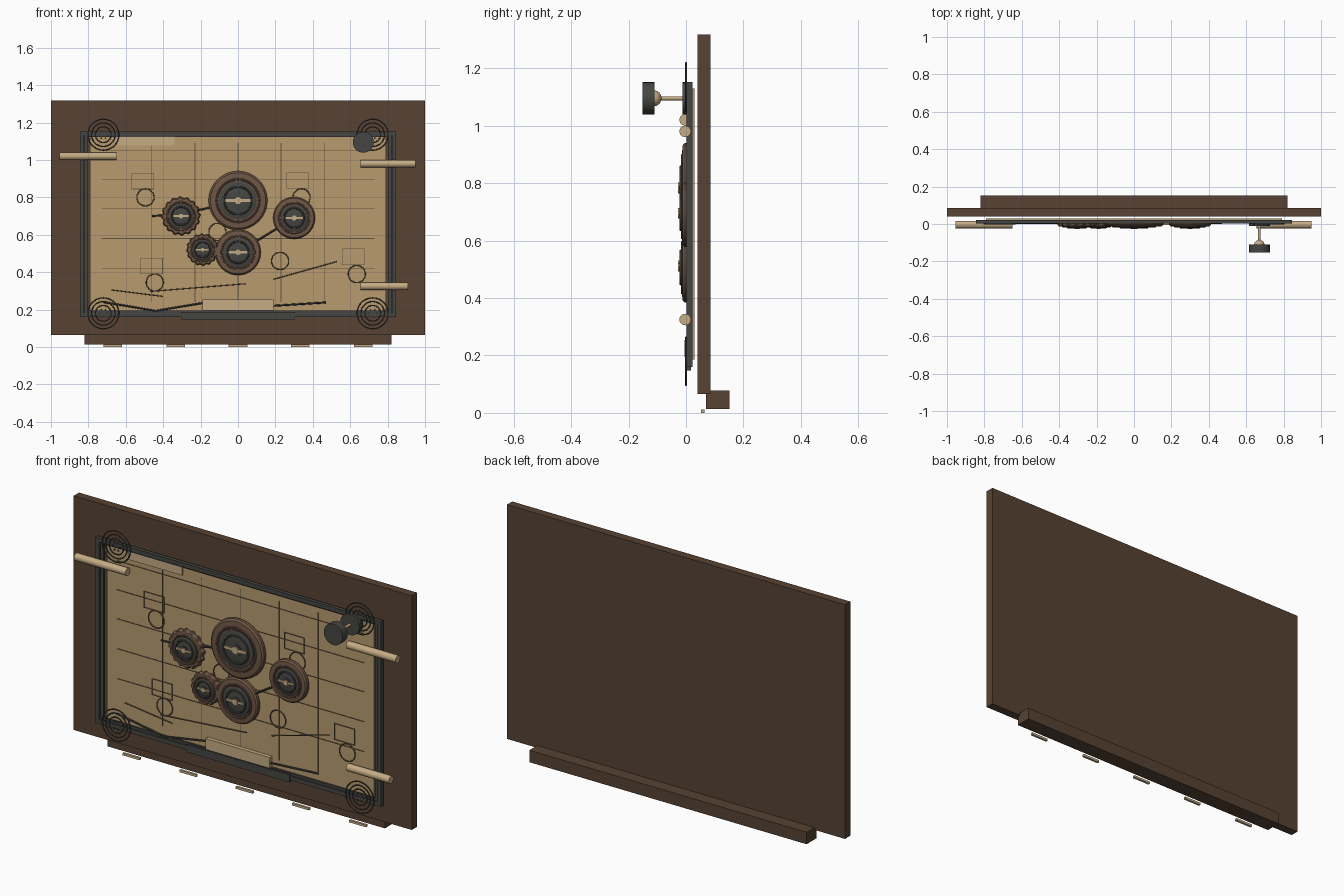
import bpy, bmesh, math
from mathutils import Vector, Matrix

if "Cube" in bpy.data.objects:
    bpy.data.objects.remove(bpy.data.objects["Cube"])


def mat(name, r, g, b):
    m = bpy.data.materials.new(name)
    m.diffuse_color = (r, g, b, 1)
    m.use_nodes = True
    m.node_tree.nodes["Principled BSDF"].inputs["Base Color"].default_value = m.diffuse_color
    return m


WOOD = mat("dark_wood", 0.095, 0.055, 0.032)
PAPER = mat("parchment", 0.48, 0.33, 0.16)
IRON = mat("iron", 0.06, 0.06, 0.055)
BRONZE = mat("bronze", 0.16, 0.095, 0.06)
TAN = mat("tan", 0.56, 0.41, 0.23)
INK = mat("ink", 0.12, 0.085, 0.05)


def finish(bm, name, m, smooth=False):
    bmesh.ops.recalc_face_normals(bm, faces=bm.faces)
    me = bpy.data.meshes.new(name)
    bm.to_mesh(me)
    bm.free()
    ob = bpy.data.objects.new(name, me)
    bpy.context.collection.objects.link(ob)
    me.materials.append(m)
    if smooth:
        bpy.ops.object.select_all(action='DESELECT')
        ob.select_set(True)
        bpy.context.view_layer.objects.active = ob
        bpy.ops.object.shade_smooth_by_angle(angle=math.radians(35))
    return ob


def add_box(bm, x0, x1, y0, y1, z0, z1):
    M = Matrix.Translation(((x0 + x1) / 2, (y0 + y1) / 2, (z0 + z1) / 2))
    bmesh.ops.create_cube(bm, size=1, matrix=M @ Matrix.Diagonal((x1 - x0, y1 - y0, z1 - z0, 1)))


def box(name, m, *d):
    bm = bmesh.new()
    add_box(bm, *d)
    return finish(bm, name, m)


def cyl(name, m, p, q, r, n=24):
    p, q = Vector(p), Vector(q)
    d = q - p
    bm = bmesh.new()
    M = Matrix.Translation((p + q) / 2) @ d.to_track_quat('Z', 'Y').to_matrix().to_4x4()
    bmesh.ops.create_cone(bm, cap_ends=True, segments=n, radius1=r, radius2=r, depth=d.length, matrix=M)
    return finish(bm, name, m, True)


# revolve (or tooth) a closed list of (radius, y) around the y axis
def lathe(name, m, cx, cz, prof, n=48, closed=False, teeth=0):
    bm = bmesh.new()
    loops = []
    for r, y in prof:
        loop = []
        for i in range(n):
            a = 2 * math.pi * i / n
            k = 0.93 if teeth and i % 4 > 1 and r > teeth else 1
            loop.append(bm.verts.new((cx + r * k * math.cos(a), y, cz + r * k * math.sin(a))))
        loops.append(loop)
    pairs = list(zip(loops, loops[1:]))
    if closed:
        pairs.append((loops[-1], loops[0]))
    for A, B in pairs:
        for i in range(n):
            j = (i + 1) % n
            bm.faces.new((A[i], A[j], B[j], B[i]))
    if not closed:
        bm.faces.new(loops[0])
        bm.faces.new(loops[-1])
    return finish(bm, name, m, True)


def ring(name, m, cx, y, cz, R, r, n=40):
    prof = [(R + r * math.cos(t * math.pi / 4), y + r * math.sin(t * math.pi / 4)) for t in range(8)]
    return lathe(name, m, cx, cz, prof, n, closed=True)


def line(name, m, pts, y, r):
    for (x0, z0), (x1, z1) in zip(pts, pts[1:]):
        cyl(name, m, (x0, y, z0), (x1, y, z1), r, 8)


def outline(name, m, x0, x1, y0, y1, z0, z1, t):
    bm = bmesh.new()
    for z in (z0, z1 - t):
        add_box(bm, x0, x1, y0, y1, z, z + t)
    for x in (x0, x1 - t):
        add_box(bm, x, x + t, y0, y1, z0 + t, z1 - t)
    return finish(bm, name, m)


# Backboard, ledge and tabs
box("backboard", WOOD, -1, 1, 0.04, 0.085, 0.065, 1.317)
box("rear_ledge", WOOD, -0.82, 0.82, 0.07, 0.152, 0.014, 0.078)
for x in (-0.67, -0.333, 0, 0.333, 0.67):
    box("ledge_tab", TAN, x - 0.05, x + 0.05, 0.052, 0.064, 0.0, 0.012)

# Parchment sheet and frame
box("parchment_sheet", PAPER, -0.79, 0.79, 0.02, 0.03, 0.185, 1.13)
outline("outer_frame", IRON, -0.845, 0.845, 0.002, 0.022, 0.16, 1.152, 0.022)
outline("inner_frame", IRON, -0.82, 0.82, 0.01, 0.022, 0.178, 1.138, 0.016)
box("lower_bracket", IRON, -0.305, 0.305, 0.0, 0.018, 0.148, 0.188)
box("title_strip", TAN, -0.66, -0.34, 0.014, 0.022, 1.077, 1.125)
box("lower_plate", TAN, -0.19, 0.19, -0.005, 0.016, 0.195, 0.253)

# Drawing lines on the sheet
for x in (-0.46, -0.23, 0, 0.23, 0.46):
    box("vertical_grid_line", INK, x - 0.0015, x + 0.0015, 0.017, 0.021, 0.24, 1.09)
for z in (0.42, 0.58, 0.74, 0.895, 1.05):
    box("horizontal_grid_line", INK, -0.73, 0.73, 0.017, 0.021, z - 0.0015, z + 0.0015)
for x, z in ((-0.495, 0.80), (0.34, 0.80), (-0.445, 0.345), (0.225, 0.46), (0.635, 0.39), (-0.11, 0.615)):
    ring("drawn_circle", INK, x, 0.016, z, 0.046, 0.003, 24)
for x, z in ((-0.51, 0.887), (0.32, 0.89), (-0.462, 0.433), (0.617, 0.482)):
    outline("drawn_square", INK, x - 0.06, x + 0.06, 0.016, 0.021, z - 0.044, z + 0.044, 0.003)
for pts in ([(-0.68, 0.305), (-0.40, 0.27)], [(-0.47, 0.297), (0.04, 0.338)], [(0.19, 0.362), (0.53, 0.457)]):
    line("drawn_stroke", INK, pts, 0.015, 0.003)
line("left_cable", IRON, [(-0.72, 0.24), (-0.44, 0.193), (-0.19, 0.235)], 0.005, 0.005)
line("right_cable", IRON, [(0.19, 0.22), (0.47, 0.238)], 0.005, 0.005)
line("linkage", IRON, [(-0.46, 0.70), (-0.305, 0.71), (0, 0.78)], 0.008, 0.005)
line("linkage", IRON, [(0, 0.505), (0.3, 0.69)], 0.008, 0.005)

# Corner rosettes
for x in (-0.72, 0.72):
    for z in (0.18, 1.135):
        for R in (0.083, 0.063, 0.042):
            ring("corner_ring", IRON, x, 0, z, R, 0.003)
        for k in range(6):
            a = k * math.pi / 3
            px, pz = x + 0.022 * math.cos(a), z + 0.022 * math.sin(a)
            cyl("corner_stud", IRON, (px, -0.003, pz), (px, 0.003, pz), 0.004, 8)

# Dials: stepped bronze wheel, iron rings and a tan pointer
for x, z, R, toothed in ((0, 0.783, 0.157, 0), (-0.305, 0.70, 0.104, 1), (0.3, 0.69, 0.112, 0),
                         (0, 0.506, 0.122, 0), (-0.19, 0.52, 0.086, 1)):
    lathe("dial_wheel", BRONZE, x, z,
          [(R, 0.012), (R, -0.004), (0.94 * R, -0.012), (0.76 * R, -0.014), (0.72 * R, -0.009)],
          64, teeth=0.9 * R if toothed else 0)
    lathe("dial_face", IRON, x, z, [(0.64 * R, 0.0), (0.64 * R, -0.014), (0.56 * R, -0.018)])
    ring("dial_outer_ring", BRONZE, x, -0.012, z, 0.72 * R, 0.006)
    ring("dial_inner_ring", IRON, x, -0.018, z, 0.47 * R, 0.005)
    cyl("dial_hub", IRON, (x, -0.015, z), (x, -0.022, z), 0.2 * R, 24)
    box("dial_pointer", TAN, x - 0.42 * R, x + 0.42 * R, -0.025, -0.018, z - 0.05 * R, z + 0.05 * R)
    cyl("dial_pin", TAN, (x, -0.018, z), (x, -0.027, z), 0.12 * R, 16)

# Rolled scrolls at the sides
for x0, x1, z in ((-0.955, -0.65, 1.02), (0.655, 0.948, 0.98), (0.655, 0.908, 0.325)):
    cyl("scroll", TAN, (x0, -0.003, z), (x1, -0.003, z), 0.02)

# Projecting knob
kx, kz = 0.67, 1.095
cyl("knob_base", IRON, (kx, 0.02, kz), (kx, -0.012, kz), 0.056, 32)
cyl("knob_rod", TAN, (kx, 0, kz), (kx, -0.11, kz), 0.007, 16)
bm = bmesh.new()
bmesh.ops.create_uvsphere(bm, u_segments=24, v_segments=12, radius=0.028,
                          matrix=Matrix.Translation((kx, -0.113, kz)))
finish(bm, "knob_ball", TAN, True)
cyl("knob_head", IRON, (kx, -0.11, kz), (kx, -0.152, kz), 0.056, 32)
